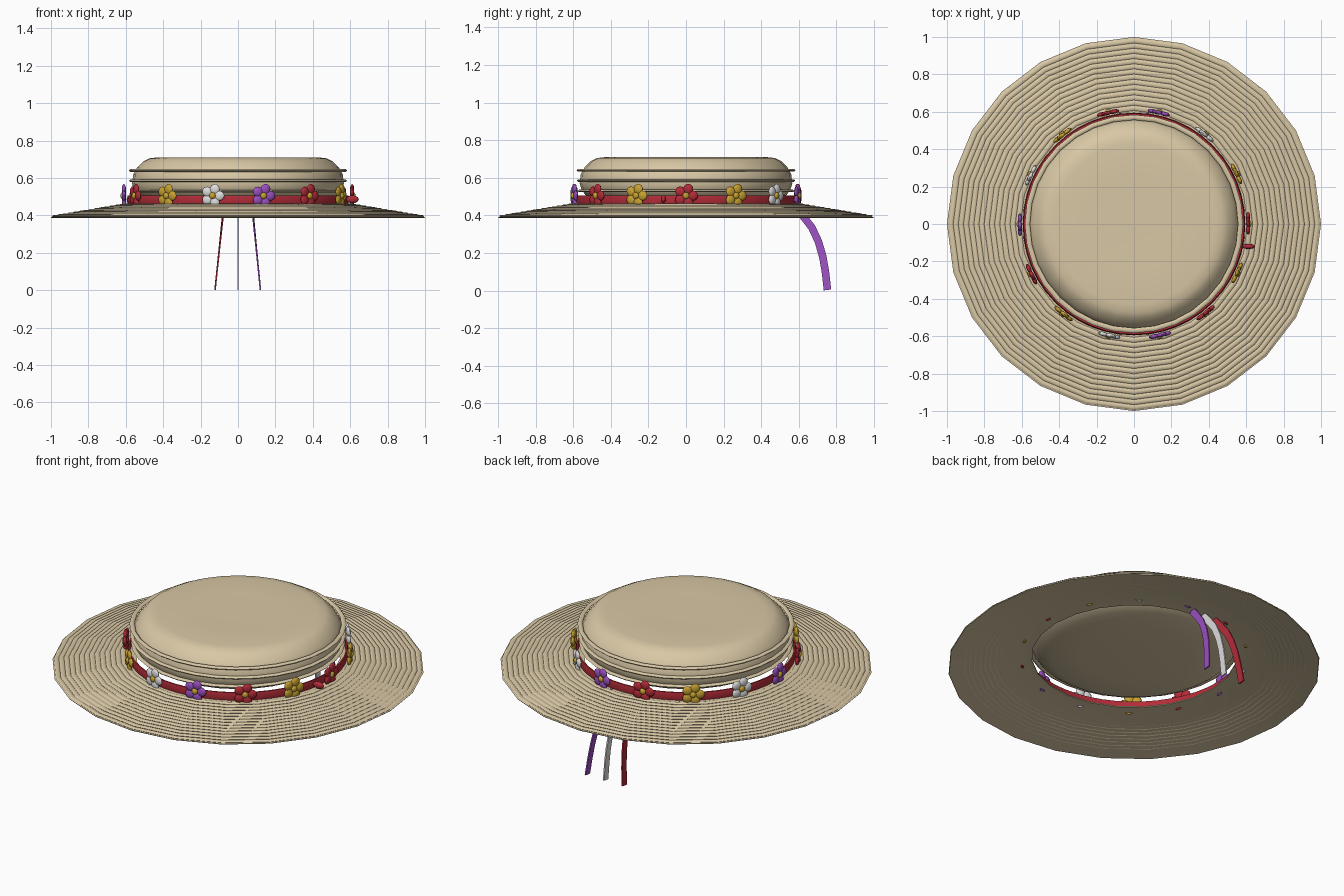
import bpy, bmesh, math
from mathutils import Vector, Matrix

if "Cube" in bpy.data.objects:
    bpy.data.objects.remove(bpy.data.objects["Cube"])


def material(name, rgb):
    m = bpy.data.materials.new(name)
    m.diffuse_color = (*rgb, 1)
    m.use_nodes = True
    m.node_tree.nodes["Principled BSDF"].inputs["Base Color"].default_value = m.diffuse_color
    return m


STRAW = material("straw", (0.69, 0.575, 0.375))
RED = material("red", (0.45, 0.025, 0.04))
GOLD = material("gold", (0.58, 0.36, 0.03))
WHITE = material("white", (0.72, 0.72, 0.72))
PURPLE = material("purple", (0.32, 0.08, 0.52))


def finish(name, bm, mats, angle=60):
    bmesh.ops.recalc_face_normals(bm, faces=bm.faces)
    me = bpy.data.meshes.new(name)
    bm.to_mesh(me)
    bm.free()
    for m in mats:
        me.materials.append(m)
    ob = bpy.data.objects.new(name, me)
    bpy.context.collection.objects.link(ob)
    bpy.ops.object.select_all(action="DESELECT")
    ob.select_set(True)
    bpy.context.view_layer.objects.active = ob
    bpy.ops.object.shade_smooth_by_angle(angle=math.radians(angle))
    return ob


def lathe(bm, profile, sides, closed=False):
    """Revolve (radius, height) points around z."""
    rings = []
    for r, z in profile:
        if r == 0:
            rings.append([bm.verts.new((0, 0, z))] * sides)
        else:
            rings.append([bm.verts.new((r * math.cos(2 * math.pi * i / sides),
                                        r * math.sin(2 * math.pi * i / sides), z))
                          for i in range(sides)])
    pairs = list(zip(rings, rings[1:]))
    if closed:
        pairs.append((rings[-1], rings[0]))
    for a, b in pairs:
        for i in range(sides):
            j = (i + 1) % sides
            quad = list(dict.fromkeys((a[i], a[j], b[j], b[i])))
            bm.faces.new(quad)


def circle_profile(r, z, rad_r, rad_z, n=6):
    return [(r + rad_r * math.cos(2 * math.pi * k / n),
             z + rad_z * math.sin(2 * math.pi * k / n)) for k in range(n)]


# Brim: thin sloping disc with an open middle
bm = bmesh.new()
lathe(bm, [(0.55, 0.457), (0.61, 0.457), (0.80, 0.426), (1.0, 0.391),
           (0.997, 0.387), (0.80, 0.421), (0.61, 0.451), (0.55, 0.451)], 24, True)
finish("brim", bm, [STRAW])

# Woven straw rings, packed side by side on top of the brim
bm = bmesh.new()
for k in range(14):
    r = 0.62 + k * 0.0277
    z = 0.457 - (r - 0.61) * 0.167
    lathe(bm, circle_profile(r, z + 0.001, 0.0145, 0.006, 8), 24, True)
finish("brim_straw_rings", bm, [STRAW])

# Crown: shallow rounded drum with a gently bulging base
bm = bmesh.new()
lathe(bm, [(0, 0.705), (0.25, 0.709), (0.43, 0.71), (0.475, 0.705), (0.505, 0.69),
           (0.54, 0.655), (0.56, 0.62), (0.566, 0.57), (0.555, 0.535), (0.535, 0.508),
           (0.505, 0.488), (0.45, 0.47), (0.3, 0.46), (0, 0.455)], 32)
finish("crown", bm, [STRAW], 80)

# Straw rings around the crown
bm = bmesh.new()
for z, r in ((0.64, 0.57), (0.585, 0.568), (0.53, 0.562)):
    lathe(bm, circle_profile(r, z, 0.014, 0.008), 32, True)
finish("crown_straw_rings", bm, [STRAW])

# Ribbon band
bm = bmesh.new()
lathe(bm, [(0.582, 0.46), (0.59, 0.46), (0.595, 0.483), (0.59, 0.506),
           (0.582, 0.506)], 48, True)
finish("ribbon_band", bm, [RED])


def blob(bm, matrix, index, u=10, v=6):
    made = bmesh.ops.create_uvsphere(bm, u_segments=u, v_segments=v, radius=1, matrix=matrix)
    for f in {f for vert in made["verts"] for f in vert.link_faces}:
        f.material_index = index


# Flowers: five petals and a gold centre, facing outwards
def flower(i, petal_mat):
    a = 2 * math.pi * i / 14
    place = Matrix.Rotation(a, 4, "Z") @ Matrix.Translation((0.61, 0, 0.505))
    bm = bmesh.new()
    for k in range(5):
        t = 2 * math.pi * k / 5
        blob(bm, place @ Matrix.Rotation(t, 4, "X") @ Matrix.Translation((0, 0.036, 0))
             @ Matrix.Diagonal((0.012, 0.029, 0.027, 1)), 0)
    blob(bm, place @ Matrix.Translation((0.007, 0, 0))
         @ Matrix.Diagonal((0.012, 0.018, 0.018, 1)), 1)
    finish("flower_%d" % (i + 1), bm, [petal_mat, GOLD])


for i in range(14):
    flower(i, (RED, GOLD, WHITE, PURPLE)[i % 4])

# Knot on the side of the band
bm = bmesh.new()
blob(bm, Matrix.Translation((0.612, -0.12, 0.486))
     @ Matrix.Diagonal((0.036, 0.014, 0.021, 1)), 0)
finish("ribbon_knot", bm, [RED])


# Ribbon tails hanging at the back
def tail(name, mat, top_x, end_x):
    path = [(0.575, 0.452), (0.62, 0.40), (0.67, 0.335), (0.705, 0.26),
            (0.728, 0.18), (0.742, 0.10), (0.753, 0.003)]
    bm = bmesh.new()
    prev = None
    for k, (y, z) in enumerate(path):
        x = top_x + (end_x - top_x) * (0.455 - z) / 0.455
        p0, p1 = path[max(k - 1, 0)], path[min(k + 1, len(path) - 1)]
        d = Vector((p1[0] - p0[0], p1[1] - p0[1])).normalized()
        ny, nz = -d.y * 0.02, d.x * 0.02
        ring = [bm.verts.new((x + sx * 0.004, y + s * ny, z + s * nz))
                for sx, s in ((-1, -1), (1, -1), (1, 1), (-1, 1))]
        if prev:
            for i in range(4):
                j = (i + 1) % 4
                bm.faces.new((prev[i], prev[j], ring[j], ring[i]))
        else:
            bm.faces.new(ring)
        prev = ring
    bm.faces.new(prev)
    finish(name, bm, [mat], 40)


tail("red_ribbon_tail", RED, -0.075, -0.123)
tail("white_ribbon_tail", WHITE, 0, 0)
tail("purple_ribbon_tail", PURPLE, 0.075, 0.12)
